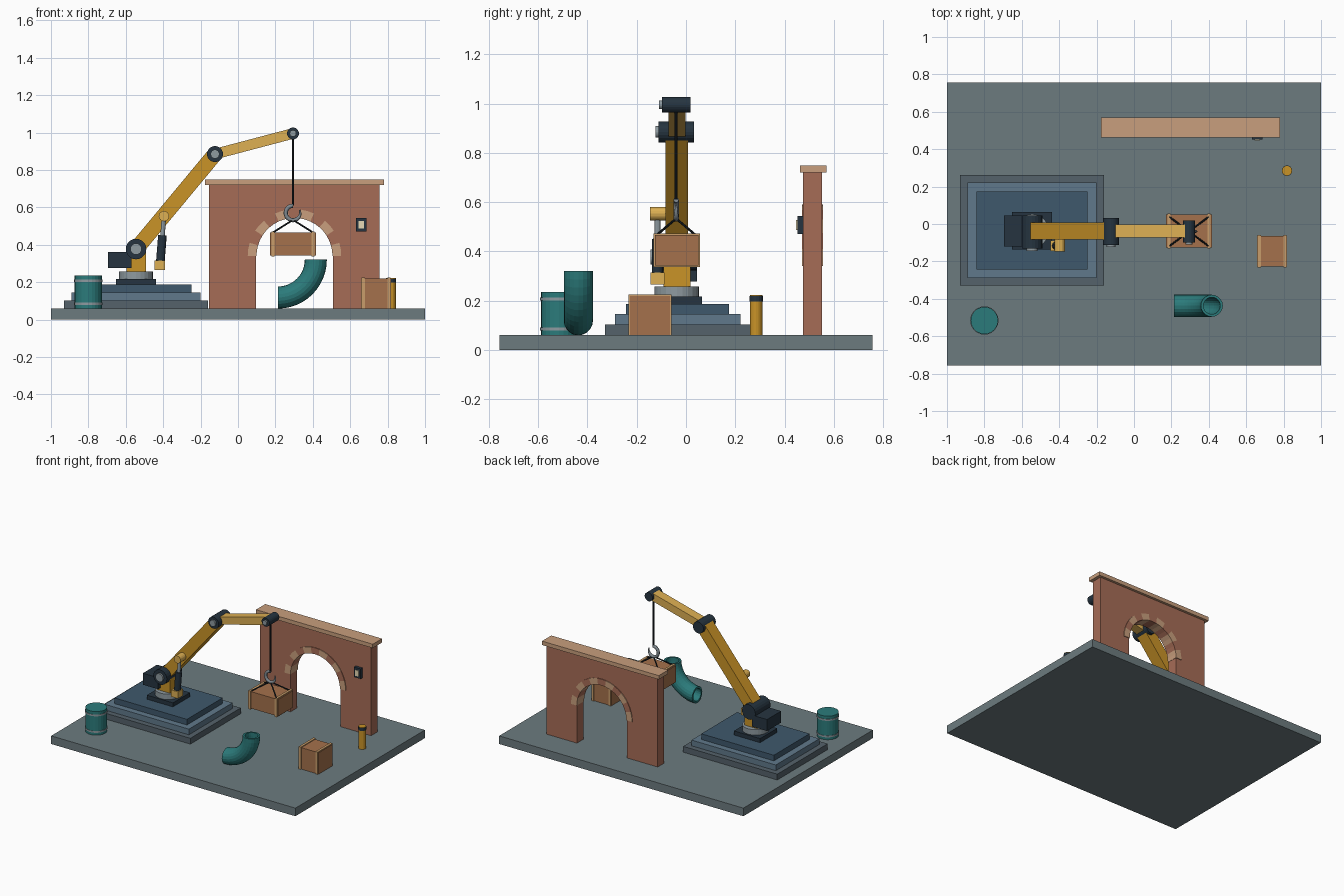
import bpy, bmesh
from math import pi, sin, cos, atan2, radians
from mathutils import Vector, Matrix

if "Cube" in bpy.data.objects:
    bpy.data.objects.remove(bpy.data.objects["Cube"])

COLORS = dict(floor="6c7a7e", step1="55626a", step2="60788a", step3="41596c", dark="2a3742", steel="8d999f",
              yellow="c8922c", pale="dcae54", teal="2f7a7a", brick="a56c57", stone="c79d7c",
              wood="a3714d", strap="c79c6a", cream="e6d9b4", hook="7d868c", black="20262b")
mats = {}


def mat(name):
    if name not in mats:
        m = bpy.data.materials.new(name)
        h = COLORS[name]
        rgb = [(int(h[i:i + 2], 16) / 255) ** 2.2 for i in (0, 2, 4)]
        m.diffuse_color = (*rgb, 1)
        m.use_nodes = True
        m.node_tree.nodes["Principled BSDF"].inputs["Base Color"].default_value = m.diffuse_color
        mats[name] = m
    return mats[name]


def finish(name, bm, color):
    bmesh.ops.recalc_face_normals(bm, faces=bm.faces)
    me = bpy.data.meshes.new(name)
    bm.to_mesh(me)
    bm.free()
    me.materials.append(mat(color))
    ob = bpy.data.objects.new(name, me)
    bpy.context.collection.objects.link(ob)
    return ob


def box(name, color, x, y, z):
    """Box from (min, max) ranges."""
    bm = bmesh.new()
    c = [(a + b) / 2 for a, b in (x, y, z)]
    s = [b - a for a, b in (x, y, z)]
    bmesh.ops.create_cube(bm, size=1, matrix=Matrix.Translation(c) @ Matrix.Diagonal((*s, 1)))
    return finish(name, bm, color)


def rod(name, color, a, b, r, sides=20):
    """Cylinder from point a to point b."""
    a, b = Vector(a), Vector(b)
    bm = bmesh.new()
    rot = (b - a).to_track_quat('Z', 'Y').to_matrix().to_4x4()
    bmesh.ops.create_cone(bm, cap_ends=True, segments=sides, radius1=r, radius2=r, depth=(b - a).length,
                          matrix=Matrix.Translation((a + b) / 2) @ rot)
    return finish(name, bm, color)


def prism(name, color, pts, y0, y1):
    """Outline in the xz plane extruded along y."""
    bm = bmesh.new()
    f = bm.faces.new([bm.verts.new((x, y0, z)) for x, z in pts])
    ext = bmesh.ops.extrude_face_region(bm, geom=[f])
    bmesh.ops.translate(bm, vec=(0, y1 - y0, 0), verts=[v for v in ext['geom'] if isinstance(v, bmesh.types.BMVert)])
    return finish(name, bm, color)


def beam(name, color, a, b, t, w):
    """Box beam between two xz points, t thick, w wide in y."""
    d = (Vector(b) - Vector(a)).normalized() * (t / 2)
    n = Vector((-d.y, d.x))
    a, b = Vector(a), Vector(b)
    return prism(name, color, [a - n, b - n, b + n, a + n], AY - w / 2, AY + w / 2)


def arc(cx, cz, r, a0, a1, n):
    return [(cx + r * cos(radians(a0 + (a1 - a0) * i / n)), cz + r * sin(radians(a0 + (a1 - a0) * i / n)))
            for i in range(n + 1)]


def joint(name, x, z, r, y0, y1):
    """Dark pivot drum with a pale cap on the front."""
    rod(name, "dark", (x, y0, z), (x, y1, z), r)
    rod(name + "_cap", "steel", (x, y0 - 0.012, z), (x, y0 + 0.005, z), r * 0.55)


def crate(name, x, y, z, strap_at):
    """Wooden box with two straps wrapped round it."""
    box(name, "wood", x, y, z)
    cx, e = sum(x) / 2, 0.006
    for i, s in enumerate((-1, 1)):
        c = cx + s * strap_at
        box(f"{name}_strap_{i}", "strap", (c - 0.009, c + 0.009), (y[0] - e, y[1] + e), (z[0] - e * (z[0] > 0.1), z[1] + e))


AX, AY = -0.545, -0.037   # arm base centre

# Floor and stepped plinth
box("floor_slab", "floor", (-1, 1), (-0.757, 0.757), (0, 0.06))
for i, (sx, sy, z0, z1) in enumerate([(0.385, 0.295, 0.06, 0.103), (0.345, 0.255, 0.103, 0.145), (0.297, 0.209, 0.145, 0.187)]):
    box(f"plinth_step_{i + 1}", f"step{i + 1}", (AX - sx, AX + sx), (-0.034 - sy, -0.034 + sy), (z0, z1))

# Arm base
box("base_plate", "dark", (AX - 0.107, AX + 0.107), (-0.135, 0.065), (0.187, 0.217))
rod("turntable", "steel", (AX, AY, 0.217), (AX, AY, 0.257), 0.09, 24)
box("pedestal", "yellow", (AX - 0.052, AX + 0.052), (AY - 0.055, AY + 0.055), (0.257, 0.38))
box("motor_block", "dark", (-0.695, -0.57), (-0.12, 0.045), (0.277, 0.362))

# Arm links and joints
shoulder, elbow, tip = (AX, 0.377), (-0.123, 0.885), (0.294, 0.995)
beam("upper_arm", "yellow", shoulder, elbow, 0.082, 0.092)
beam("forearm", "pale", elbow, tip, 0.056, 0.07)
joint("shoulder_joint", *shoulder, 0.055, -0.132, 0.045)
joint("elbow_joint", *elbow, 0.043, -0.112, 0.033)
joint("tip_joint", *tip, 0.032, -0.098, 0.018)

# Hydraulic ram
RY = -0.116
box("ram_foot", "pale", (-0.446, -0.39), (RY - 0.029, RY + 0.029), (0.265, 0.315))
rod("ram_barrel", "dark", (-0.416, RY, 0.3), (-0.404, RY, 0.45), 0.023, 16)
rod("ram_rod", "steel", (-0.404, RY, 0.44), (-0.396, RY, 0.553), 0.012, 12)
rod("ram_pin", "pale", (-0.396, -0.146, 0.553), (-0.396, -0.07, 0.553), 0.028, 16)

# Cable, hook and slings
HX = 0.294
rod("cable", "black", (HX, AY - 0.003, 0.99), (HX, AY - 0.003, 0.61), 0.006, 8)
cu = bpy.data.curves.new("hook", 'CURVE')
cu.dimensions, cu.bevel_depth, cu.bevel_resolution, cu.use_fill_caps = '3D', 0.011, 2, True
path = arc(HX, 0.57, 0.039, 90, 385, 18)
sp = cu.splines.new('POLY')
sp.points.add(len(path) - 1)
for i, (p, (x, z)) in enumerate(zip(sp.points, path)):
    p.co = (x, AY - 0.003, z, 1)
    p.radius = 1 if i < 14 else 1 - 0.13 * (i - 13)
cu.materials.append(mat("hook"))
bpy.context.collection.objects.link(bpy.data.objects.new("hook", cu))
for sx in (-1, 1):
    for sy in (-1, 1):
        rod("sling", "black", (HX, AY - 0.003, 0.533), (HX + sx * 0.105, AY - 0.003 + sy * 0.078, 0.467), 0.005, 8)

# Crates
crate("hanging_crate", (0.171, 0.417), (-0.126, 0.05), (0.342, 0.466), 0.107)
crate("floor_crate", (0.657, 0.819), (-0.227, -0.065), (0.06, 0.219), 0.069)

# Arched wall with coping
CX, CZ = 0.302, 0.34
outline = [(-0.155, 0.06), (CX - 0.205, 0.06)] + arc(CX, CZ, 0.205, 180, 0, 22)
outline += [(CX + 0.205, 0.06), (0.757, 0.06), (0.757, 0.722), (-0.155, 0.722)]
prism("arch_wall", "brick", outline, 0.476, 0.552)
box("wall_coping", "stone", (-0.176, 0.78), (0.462, 0.57), (0.72, 0.749))

# Voussoirs alternate in colour round the arch
N = 11
for i in range(N):
    a, b = 180 * i / N, 180 * (i + 1) / N
    prism(f"arch_stone_{i}", "brick" if i % 2 else "stone",
          arc(CX, CZ, 0.25, a, b, 2) + arc(CX, CZ, 0.203, b, a, 2), 0.471, 0.557)

# Wall lamp
box("lamp_housing", "dark", (0.632, 0.687), (0.453, 0.478), (0.47, 0.544))
box("lamp_lens", "cream", (0.645, 0.674), (0.446, 0.456), (0.486, 0.528))

# Barrel with hoops
BX, BY = -0.8, -0.516
rod("barrel", "teal", (BX, BY, 0.06), (BX, BY, 0.235), 0.073, 24)
for i, z in enumerate((0.085, 0.207)):
    rod(f"barrel_hoop_{i}", "steel", (BX, BY, z - 0.006), (BX, BY, z + 0.006), 0.076, 24)

# Bollard
rod("bollard", "yellow", (0.818, 0.285, 0.06), (0.818, 0.285, 0.222), 0.026, 16)
rod("bollard_band", "dark", (0.818, 0.285, 0.197), (0.818, 0.285, 0.218), 0.028, 16)

# Hollow quarter-bend pipe
PX, PY, PZ, R, S, SEG = 0.214, -0.437, 0.32, 0.202, 20, 12
bm = bmesh.new()
rings = []
for k in range(SEG + 1):
    t = -pi / 2 + pi / 2 * k / SEG
    rings.append([[bm.verts.new((PX + (R + r * cos(2 * pi * j / S)) * cos(t), PY + r * sin(2 * pi * j / S),
                                 PZ + (R + r * cos(2 * pi * j / S)) * sin(t))) for j in range(S)]
                  for r in (0.059, 0.045)])
for j in range(S):
    n = (j + 1) % S
    for k in range(SEG):
        for w in (0, 1):
            p, q = rings[k][w], rings[k + 1][w]
            bm.faces.new((p[j], p[n], q[n], q[j]))
    for o, i in (rings[0], rings[-1]):
        bm.faces.new((o[j], o[n], i[n], i[j]))
finish("pipe_bend", bm, "teal")
